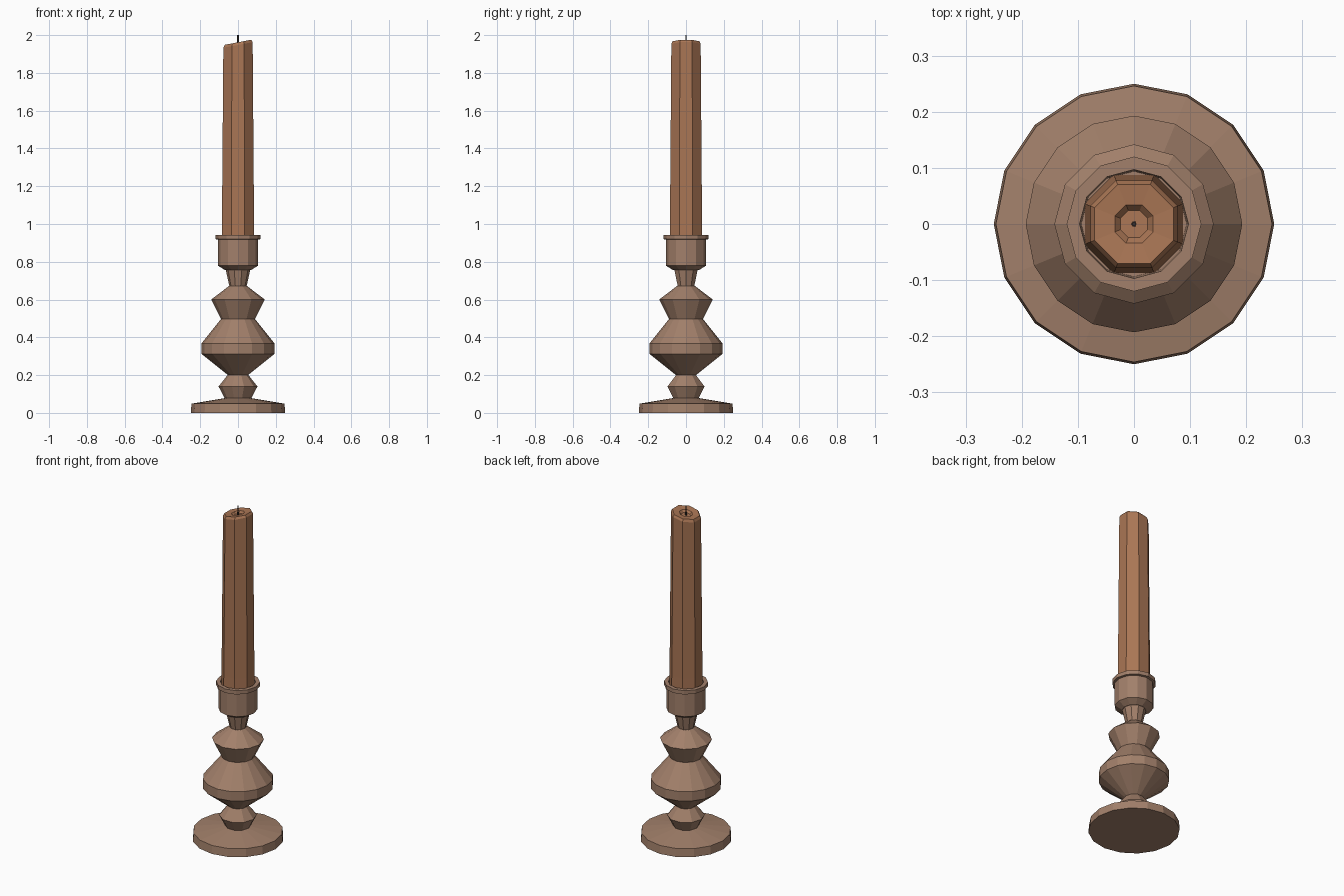
import bpy, bmesh, math

if "Cube" in bpy.data.objects:
    bpy.data.objects.remove(bpy.data.objects["Cube"])


def material(name, rgb):
    m = bpy.data.materials.new(name)
    m.diffuse_color = (*rgb, 1)
    m.use_nodes = True
    m.node_tree.nodes["Principled BSDF"].inputs["Base Color"].default_value = m.diffuse_color
    return m


def lathe(name, profile, sides, mat, turn=0.0, slope=None):
    """Spin (radius, z) rings about z; slope(x, z) may shift heights."""
    bm = bmesh.new()
    rings = []
    for r, z in profile:
        ring = []
        for i in range(sides):
            a = turn + 2 * math.pi * i / sides
            x, y = r * math.cos(a), r * math.sin(a)
            ring.append(bm.verts.new((x, y, z + (slope(x, z) if slope else 0))))
        rings.append(ring)
    for lo, hi in zip(rings, rings[1:]):
        for i in range(sides):
            j = (i + 1) % sides
            bm.faces.new((lo[i], lo[j], hi[j], hi[i]))
    bm.faces.new(rings[0][::-1])
    bm.faces.new(rings[-1])
    me = bpy.data.meshes.new(name)
    bm.to_mesh(me)
    bm.free()
    me.materials.append(mat)
    ob = bpy.data.objects.new(name, me)
    bpy.context.collection.objects.link(ob)
    return ob


wood = material("brown wood", (0.36, 0.215, 0.145))
wax = material("orange brown wax", (0.40, 0.18, 0.09))
char = material("charred wick", (0.04, 0.03, 0.025))

# Turned foot and stem
lathe("candlestick_base", [(0.25, 0), (0.246, 0.049), (0.07, 0.078)], 16, wood)
lathe("lower_knob", [(0.07, 0.077), (0.103, 0.14), (0.053, 0.203)], 10, wood)
lathe("stem_belly", [(0.053, 0.2), (0.193, 0.312), (0.193, 0.368), (0.09, 0.497)], 16, wood)
lathe("upper_knob", [(0.09, 0.496), (0.142, 0.6), (0.046, 0.673)], 12, wood)
lathe("stem_neck", [(0.046, 0.672), (0.065, 0.758)], 10, wood)

# Socket with a rim and a hollow for the candle
lathe("candle_socket", [(0.07, 0.757), (0.107, 0.78), (0.107, 0.918), (0.12, 0.92),
                        (0.12, 0.943), (0.097, 0.943), (0.094, 0.85)], 12, wood)

# Tapered candle with a slanted top and melted hollow
lathe("candle", [(0.095, 0.84), (0.092, 1.0), (0.084, 1.948), (0.076, 1.962),
                 (0.037, 1.958), (0.026, 1.945)], 8, wax, math.pi / 8,
      lambda x, z: 0.19 * x if z > 1.9 else 0)
lathe("wick", [(0.005, 1.93), (0.004, 2.0)], 6, char)
